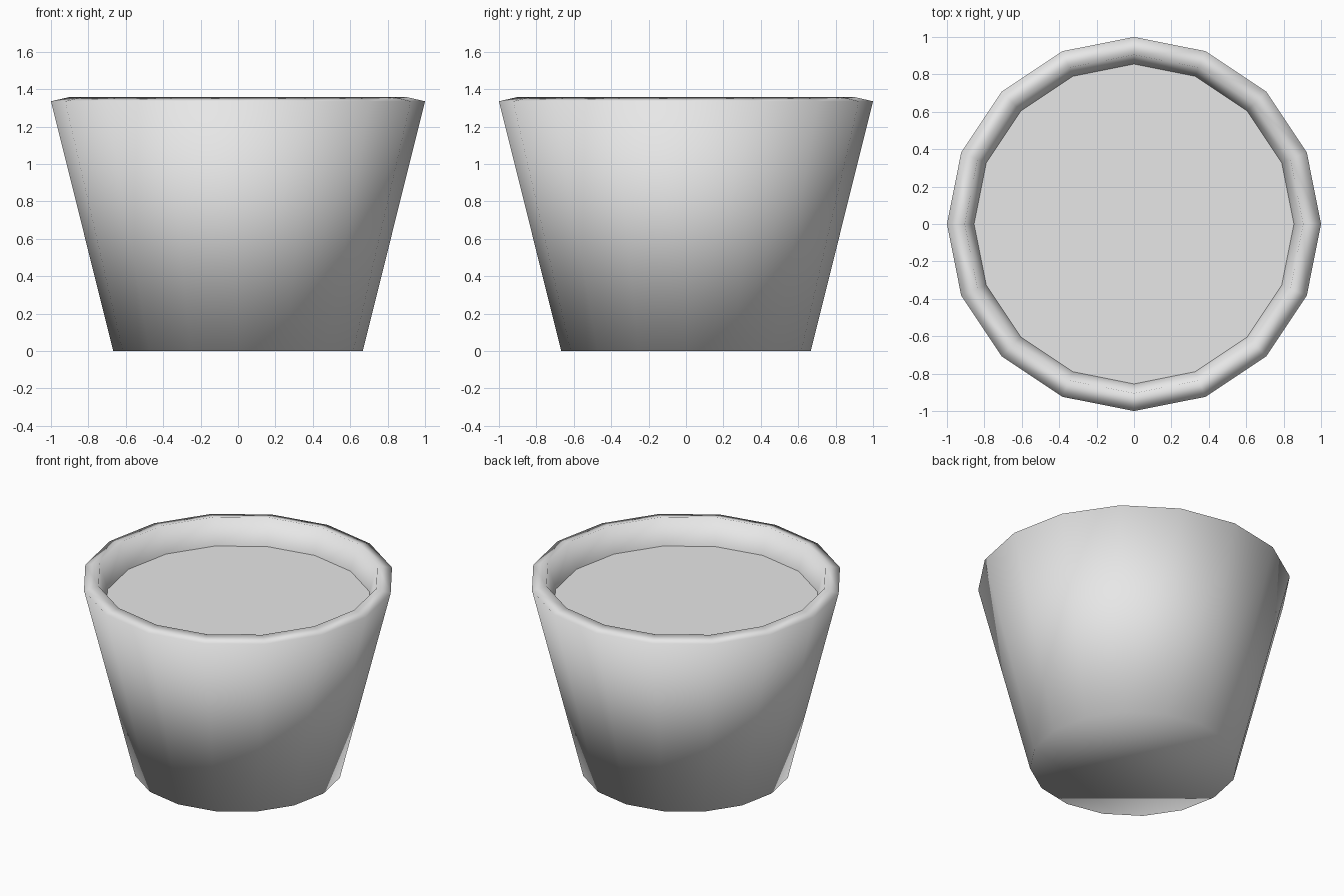
import bpy
import bmesh
from math import cos, sin, tau

SIDES = 16

cube = bpy.data.objects.get("Cube")
if cube:
    bpy.data.objects.remove(cube, do_unlink=True)

# One plain grey for the whole model
grey = bpy.data.materials.new("light_grey")
grey.use_nodes = True
colour = (0.8, 0.8, 0.8, 1.0)
grey.diffuse_color = colour
grey.node_tree.nodes["Principled BSDF"].inputs["Base Color"].default_value = colour


def ring(bm, radius, z):
    angles = (tau * i / SIDES for i in range(SIDES))
    return [bm.verts.new((radius * cos(a), radius * sin(a), z)) for a in angles]


def add_object(name, bm, smooth):
    mesh = bpy.data.meshes.new(name)
    for face in bm.faces:
        face.smooth = smooth
    bm.to_mesh(mesh)
    bm.free()
    mesh.materials.append(grey)
    obj = bpy.data.objects.new(name, mesh)
    bpy.context.collection.objects.link(obj)
    return obj


# Pot: base, outer wall, sloped rim and inner wall, smooth all over
bm = bmesh.new()
profile = [(0.667, 0.0), (1.0, 1.335), (0.905, 1.357), (0.855, 1.175)]
rings = [ring(bm, r, z) for r, z in profile]
bm.faces.new(list(reversed(rings[0])))
for low, high in zip(rings, rings[1:]):
    for i in range(SIDES):
        j = (i + 1) % SIDES
        bm.faces.new((low[i], low[j], high[j], high[i]))
add_object("pot", bm, True)

# Flat fill inside the pot
bm = bmesh.new()
bm.faces.new(ring(bm, 0.855, 1.175))
add_object("soil", bm, False)
